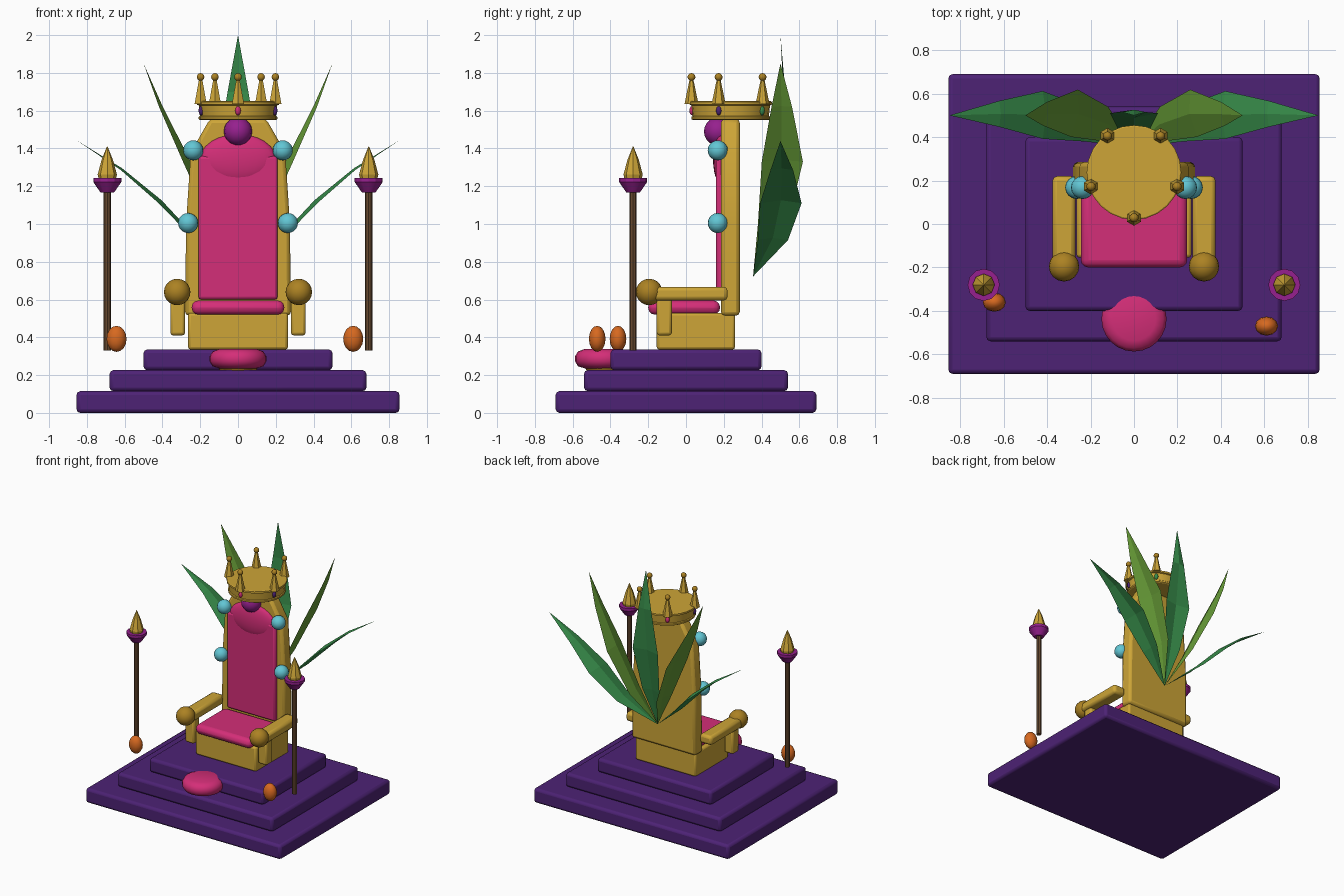
import bpy, bmesh, math
from mathutils import Vector

if "Cube" in bpy.data.objects:
    bpy.data.objects.remove(bpy.data.objects["Cube"])


def material(name, r, g, b):
    lin = [((c / 255 + 0.055) / 1.055) ** 2.4 for c in (r, g, b)]
    m = bpy.data.materials.new(name)
    m.diffuse_color = (*lin, 1)
    m.use_nodes = True
    m.node_tree.nodes["Principled BSDF"].inputs["Base Color"].default_value = m.diffuse_color
    return m


PURPLE = material("dark purple", 77, 34, 117)
GOLD = material("gold", 205, 165, 55)
OLD_GOLD = material("old gold", 172, 130, 35)
PINK = material("pink", 212, 46, 120)
MAGENTA = material("magenta", 150, 32, 142)
CYAN = material("cyan", 98, 198, 212)
GREEN = material("leaf green", 56, 142, 75)
LIME = material("light green", 104, 158, 56)
BROWN = material("brown", 104, 74, 48)
ORANGE = material("orange", 215, 105, 32)


def finish(name, bm, mat, smooth=0):
    mesh = bpy.data.meshes.new(name)
    bm.to_mesh(mesh)
    bm.free()
    mesh.materials.append(mat)
    ob = bpy.data.objects.new(name, mesh)
    bpy.context.collection.objects.link(ob)
    if smooth:
        bpy.ops.object.select_all(action='DESELECT')
        ob.select_set(True)
        bpy.context.view_layer.objects.active = ob
        bpy.ops.object.shade_smooth_by_angle(angle=math.radians(smooth))
    return ob


def bevel(ob, width, segments=2):
    mod = ob.modifiers.new("bevel", 'BEVEL')
    mod.width = width
    mod.segments = segments
    mod.limit_method = 'ANGLE'


def box(name, lo, hi, mat, width=0.015, segments=2):
    bm = bmesh.new()
    bmesh.ops.create_cube(bm, size=1)
    for v in bm.verts:
        v.co = [lo[i] + (v.co[i] + 0.5) * (hi[i] - lo[i]) for i in range(3)]
    ob = finish(name, bm, mat, 35)
    bevel(ob, width, segments)
    return ob


def ball(name, loc, radius, mat, segs=16, rings=10):
    r = radius if isinstance(radius, tuple) else (radius,) * 3
    bm = bmesh.new()
    bmesh.ops.create_uvsphere(bm, u_segments=segs, v_segments=rings, radius=1)
    for v in bm.verts:
        v.co = [loc[i] + v.co[i] * r[i] for i in range(3)]
    return finish(name, bm, mat, 50)


def lathe(name, x, y, profile, mat, sides, smooth=30):
    """Closed solid of revolution from (radius, z) pairs."""
    bm = bmesh.new()
    rings = []
    for r, z in profile:
        rings.append([bm.verts.new((x + r * math.sin(2 * math.pi * k / sides),
                                    y - r * math.cos(2 * math.pi * k / sides), z))
                      for k in range(sides)])
    for a, b in zip(rings, rings[1:]):
        for k in range(sides):
            n = (k + 1) % sides
            bm.faces.new((a[k], a[n], b[n], b[k]))
    bm.faces.new(rings[0][::-1])
    bm.faces.new(rings[-1])
    return finish(name, bm, mat, smooth)


# stepped platform
for i, (hx, hy, z0, z1) in enumerate(((0.855, 0.69, 0, 0.115), (0.68, 0.54, 0.115, 0.226),
                                      (0.5, 0.4, 0.226, 0.336))):
    box(f"step_{i + 1}", (-hx, -hy, z0), (hx, hy, z1), PURPLE, 0.02)

# seat block and cushion
box("seat_block", (-0.265, -0.155, 0.335), (0.265, 0.26, 0.53), GOLD)
box("seat_cushion", (-0.245, -0.2, 0.52), (0.245, 0.18, 0.595), PINK, 0.035, 3)

# tapered backrest
bm = bmesh.new()
half = [(0.28, 0.515), (0.275, 1.0), (0.25, 1.38), (0.15, 1.555)]
outline = half + [(-x, z) for x, z in reversed(half)]
face = bm.faces.new([bm.verts.new((x, 0.185, z)) for x, z in outline])
ext = bmesh.ops.extrude_face_region(bm, geom=[face])
bmesh.ops.translate(bm, vec=(0, 0.1, 0),
                    verts=[g for g in ext["geom"] if isinstance(g, bmesh.types.BMVert)])
bmesh.ops.recalc_face_normals(bm, faces=bm.faces)
bevel(finish("backrest", bm, GOLD, 30), 0.02)

# upholstery and top ornament
box("back_pad", (-0.21, 0.158, 0.6), (0.21, 0.2, 1.36), PINK, 0.015)
ball("back_pad_arch", (0, 0.185, 1.345), (0.2, 0.042, 0.13), PINK, 24, 12)
ball("top_ornament", (0, 0.17, 1.49), 0.075, MAGENTA)

# armrests and round jewels on both sides
for s, side in ((-1, "left"), (1, "right")):
    xs = sorted((s * 0.27, s * 0.375))
    box(f"{side}_armrest", (xs[0], -0.175, 0.595), (xs[1], 0.22, 0.667), GOLD, 0.02)
    xs = sorted((s * 0.28, s * 0.358))
    box(f"{side}_arm_support", (xs[0], -0.155, 0.41), (xs[1], -0.075, 0.61), GOLD)
    ball(f"{side}_arm_knob", (s * 0.322, -0.195, 0.64), 0.07, OLD_GOLD)
    ball(f"{side}_upper_jewel", (s * 0.237, 0.168, 1.39), 0.053, CYAN)
    ball(f"{side}_lower_jewel", (s * 0.264, 0.168, 1.005), 0.053, CYAN)

    # torch: pole, cup and pointed tip
    tx, ty = s * 0.692, -0.28
    lathe(f"{side}_torch_pole", tx, ty, [(0.019, 0.33), (0.019, 1.2)], BROWN, 8)
    lathe(f"{side}_torch_cup", tx, ty,
          [(0.036, 1.167), (0.074, 1.222), (0.074, 1.243)], MAGENTA, 12, 25)
    lathe(f"{side}_torch_tip", tx, ty,
          [(0.046, 1.24), (0.051, 1.262), (0.03, 1.34), (0.002, 1.41)], GOLD, 8, 25)

# crown band with lips
CY = 0.237
lathe("crown_band", 0, CY, [(0.2, 1.55), (0.208, 1.555), (0.208, 1.567), (0.202, 1.572),
                            (0.208, 1.628), (0.218, 1.632), (0.218, 1.646), (0.212, 1.65)],
      GOLD, 24)

# crown spikes, spike beads and gems
for k, gem in enumerate((PINK, PURPLE, GREEN, PINK, PURPLE)):
    a = math.radians(72 * k)
    dx, dy = math.sin(a), -math.cos(a)
    px, py = 0.208 * dx, CY + 0.208 * dy
    lathe(f"crown_spike_{k + 1}", px, py, [(0.037, 1.635), (0.008, 1.775)], GOLD, 6, 20)
    ball(f"crown_bead_{k + 1}", (px, py, 1.778), 0.021, OLD_GOLD, 10, 6)
    ball(f"crown_gem_{k + 1}", (0.204 * dx, CY + 0.204 * dy, 1.6),
         (0.015, 0.015, 0.025), gem, 8, 6)

# foot cushion with a gold foot
lathe("foot_cushion", 0, -0.437,
      [(0.1, 0.236), (0.135, 0.247), (0.15, 0.272), (0.15, 0.3), (0.135, 0.325), (0.1, 0.338)],
      PINK, 24, 60)
lathe("foot_cushion_base", 0, -0.43, [(0.095, 0.222), (0.105, 0.24)], OLD_GOLD, 16)

# floating lanterns
for name, x, y in (("left_lantern", -0.643, -0.36), ("right_lantern", 0.61, -0.47)):
    ball(name, (x, y, 0.392), (0.053, 0.044, 0.069), ORANGE, 12, 8)


def leaf(name, path, widths, across, mat):
    """Ridged blade along a path, pointed at both ends."""
    bm = bmesh.new()
    rows = []
    for i, (p, w) in enumerate(zip(path, widths)):
        p = Vector(p)
        if w == 0:
            rows.append([bm.verts.new(p)])
            continue
        tangent = Vector(path[i + 1]) - Vector(path[i - 1])
        side = Vector(across).normalized()
        ridge = side.cross(tangent).normalized()
        if ridge.z < 0:
            ridge = -ridge
        rows.append([bm.verts.new(q) for q in
                     (p - side * w, p + ridge * w * 0.2, p + side * w)])
    for a, b in zip(rows, rows[1:]):
        for j in (0, 1):
            ring = a[j:j + 2] if len(a) > 1 else a[:]
            ring += (b[j:j + 2] if len(b) > 1 else b[:])[::-1]
            bm.faces.new(ring)
    bmesh.ops.recalc_face_normals(bm, faces=bm.faces)
    finish(name, bm, mat)


# leaf fan behind the backrest
ROOT = (0, 0.355, 0.722)
leaf("middle_leaf", [ROOT, (0, 0.44, 1.02), (0, 0.51, 1.36), (0, 0.515, 1.7), (0, 0.5, 2.0)],
     [0, 0.075, 0.11, 0.055, 0], (1, 0, 0), GREEN)
for s, side in ((-1, "left"), (1, "right")):
    leaf(f"{side}_inner_leaf",
         [ROOT, (s * 0.13, 0.46, 1.0), (s * 0.275, 0.51, 1.33), (s * 0.41, 0.507, 1.62),
          (s * 0.5, 0.5, 1.85)],
         [0, 0.08, 0.11, 0.055, 0], (-s * 0.15, 1, 0), LIME)
    leaf(f"{side}_outer_leaf",
         [ROOT, (s * 0.23, 0.46, 0.915), (s * 0.42, 0.502, 1.11), (s * 0.62, 0.507, 1.285),
          (s * 0.85, 0.5, 1.44)],
         [0, 0.08, 0.11, 0.06, 0], (0, 1, 0), GREEN)
